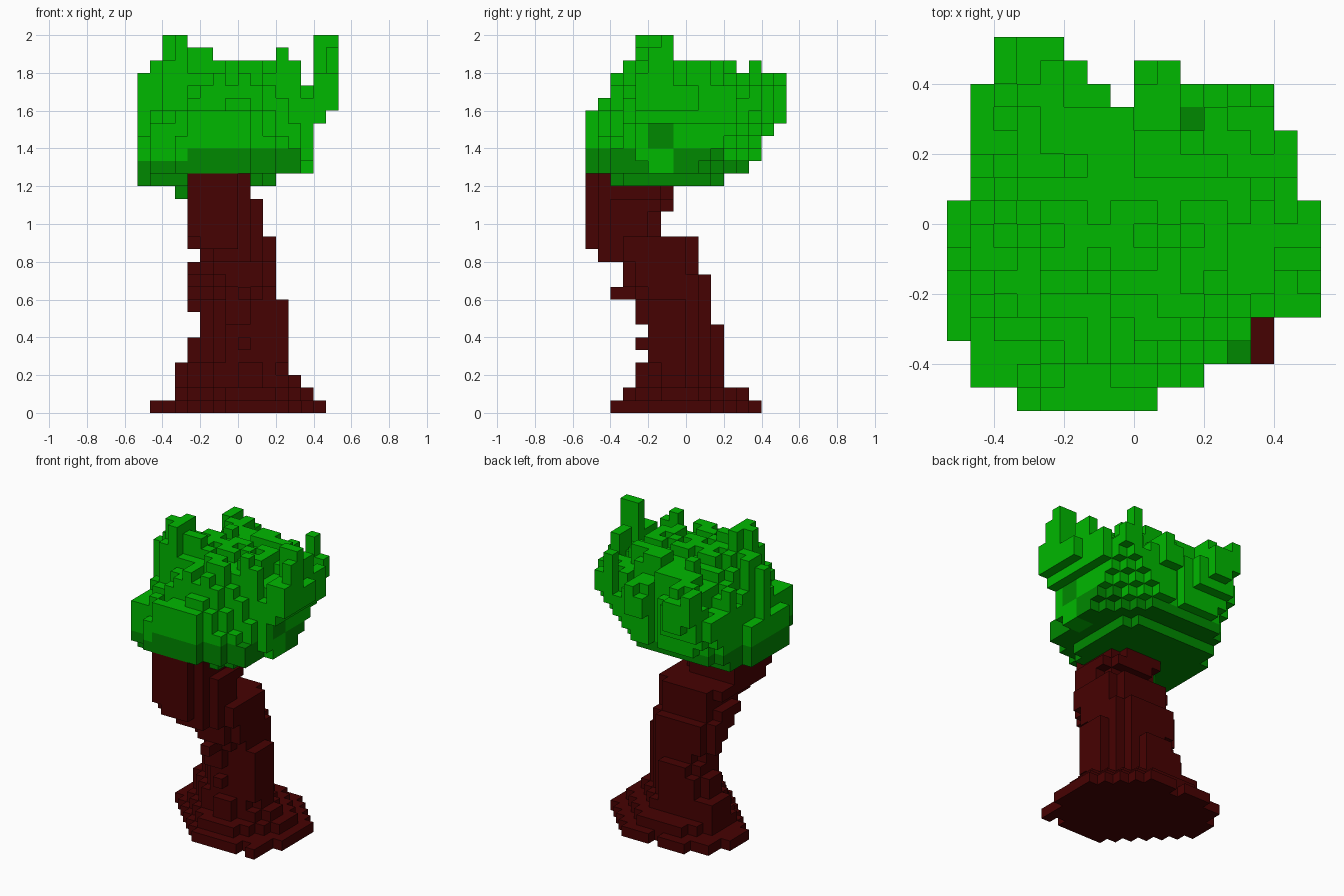
import bpy
import bmesh
import random
from mathutils import Vector

random.seed(4)
cube = bpy.data.objects.get("Cube")
if cube:
    bpy.data.objects.remove(cube)

U = 1 / 15  # edge length of one block


def material(name, color):
    m = bpy.data.materials.new(name)
    m.use_nodes = True
    m.diffuse_color = (*color, 1)
    m.node_tree.nodes["Principled BSDF"].inputs["Base Color"].default_value = (*color, 1)
    return m


BARK = material("dark red bark", (0.062, 0.0005, 0.0005))
LEAF = material("bright green leaf", (0, 0.48, 0))
SHADE = material("deep green leaf", (0, 0.25, 0))


def inside(x, y, x0, x1, y0, y1, power):
    """Measure a block centre against a rounded rectangle; below 1 is inside."""
    u = abs(2 * x + 1 - x0 - x1) / (x1 - x0)
    v = abs(2 * y + 1 - y0 - y1) / (y1 - y0)
    return u ** power + v ** power


def box(x0, x1, y0, y1, z0, z1):
    return {(x, y, z) for x in range(x0, x1) for y in range(y0, y1) for z in range(z0, z1)}


def build(name, cells, solid, materials, pick):
    """Make one mesh from the exposed faces of a set of blocks."""
    bm = bmesh.new()
    corners = {}

    def vert(p):
        if p not in corners:
            corners[p] = bm.verts.new(Vector(p) * U)
        return corners[p]

    for cell in sorted(cells):
        for axis in range(3):
            a, b = (axis + 1) % 3, (axis + 2) % 3
            for side in (0, 1):
                beside = list(cell)
                beside[axis] += 2 * side - 1
                if tuple(beside) in solid:
                    continue
                ring = []
                for i, j in ((0, 0), (1, 0), (1, 1), (0, 1)):
                    p = list(cell)
                    p[axis] += side
                    p[a] += i
                    p[b] += j
                    ring.append(vert(tuple(p)))
                face = bm.faces.new(ring if side else ring[::-1])
                face.material_index = pick(cell)
    mesh = bpy.data.meshes.new(name)
    bm.to_mesh(mesh)
    bm.free()
    for m in materials:
        mesh.materials.append(m)
    obj = bpy.data.objects.new(name, mesh)
    bpy.context.collection.objects.link(obj)


# Trunk: x and y limits of each layer, from the spread roots to the leaning top
left = [-7, -5, -5, -5, -4, -4, -3, -3] + [-4] * 4 + [-3] + [-4] * 6
right = [7, 6, 5] + [4] * 6 + [3] * 5 + [2] * 3 + [1, 1]
front = [-6, -5] + [-3] * 7 + [-4, -5, -5, -7] + [-8] * 6
back = [6, 5] + [3] * 5 + [2] * 4 + [1] * 3 + [-2, -2, -1, -1, -1]
# Limits across the diagonal, where the trunk is thinner
near = [-6, -5, -4, -4] + [-3] * 5 + [-4, -5, -6, -8] + [-11] * 6
far = [8, 6, 4] + [3] * 10 + [2] * 6
trunk = set()
bump = {}
for z in range(19):
    x0, x1, y0, y1 = left[z], right[z], front[z], back[z]
    for x in range(x0, x1):
        for y in range(y0, y1):
            jitter = bump.setdefault((x, y), random.uniform(-0.2, 0.2))
            if not near[z] <= x + y + 1 <= far[z]:
                continue
            if abs(x - y) > (9 if z == 0 else 7):
                continue
            if inside(x, y, x0, x1, y0, y1, 3) < 1.15 + jitter:
                trunk.add((x, y, z))
# Knots and root tips
trunk |= box(5, 6, -6, -4, 0, 1) | box(-6, -5, 4, 5, 0, 1) | box(-5, -3, 1, 3, 1, 4)
trunk |= box(0, 2, -4, -3, 2, 4) | box(0, 1, -4, -3, 5, 6) | box(-1, 1, -4, -3, 7, 9)
trunk |= box(0, 1, -6, -4, 9, 10) | box(-4, -3, 0, 2, 4, 6) | box(3, 4, -3, 0, 4, 9)
trunk -= box(-1, 0, 5, 6, 0, 1)

# Canopy outline: x limits of each row, front to back
rows = [(-5, 1), (-7, 3), (-7, 5), (-8, 5)] + [(-8, 8)] * 5 + [(-7, 7)] * 3 + [(-7, 6)] * 2
# Canopy layers: x right, y front, y back, starting at the underside
layers = [(3, -6, 3), (6, -8, 5), (6, -8, 6), (6, -8, 6), (6, -8, 6),
          (7, -8, 6)] + [(8, -7, 6)] * 4
canopy = set()
for i, (row0, row1) in enumerate(rows):
    y = i - 8
    for x in range(row0, row1):
        if y == 5 and x == -1:
            continue
        jitter = random.uniform(-0.15, 0.15)
        noise = random.choice((-1.2, -0.7, 0, 0, 0.7, 1.3))
        r = ((x + 0.2) ** 2 + (y + 0.5) ** 2) ** 0.5 / 8.5
        top = max(28.1 - 5.8 * r ** 2.6 + noise, 25.6 if x > 5 else 22)
        if y < -4:
            # The front left corner slopes down to a low shelf
            top = min(top, 21 + 1.3 * (10 - x + y) + abs(noise))
        top = min(27 if y in (1, 4) else 28, top)
        for k, (x1, y0, y1) in enumerate(layers):
            z = 18 + k
            lean = x + y + 1
            if z + 0.5 > top or not (x < x1 and y0 <= y < y1):
                continue
            if lean > 6 + 0.9 * k or lean < -14 + 0.3 * max(0, k - 2):
                continue
            if abs(x - y) > 10 + 0.4 * k:
                continue
            if inside(x, y, -8, x1, y0, y1, 3.4) < 1.22 + jitter:
                canopy.add((x, y, z))

# Hollows under and over the front left edge
canopy -= box(5, 6, -4, -3, 19, 20) | box(4, 5, -6, -5, 21, 28) | box(-8, -7, -5, -3, 22, 28)
# Raised tufts
canopy |= box(6, 8, -4, -1, 24, 27) | box(6, 8, -2, -1, 27, 30) | box(7, 8, -3, -2, 27, 29)
canopy |= box(-6, -4, -4, -1, 25, 28) | box(-5, -4, -4, -1, 28, 30) | box(-6, -5, -3, -2, 28, 30)
canopy |= box(-4, -2, -3, -2, 26, 29) | box(3, 4, -4, -3, 26, 29)
canopy |= box(-8, -7, -2, -1, 20, 27) | box(-7, -6, -2, 0, 23, 28) | box(6, 7, 0, 2, 24, 28)
canopy |= box(-4, 0, -8, -7, 19, 24) | box(-7, -6, -7, -5, 19, 23)
# Outlying clumps at the back
canopy |= box(-6, -3, 6, 8, 24, 26) | box(-6, -5, 6, 8, 26, 27) | box(-4, -3, 6, 7, 26, 27)
canopy |= box(-5, -3, 7, 8, 23, 24) | box(-6, -2, 5, 7, 22, 25) | box(-5, -3, 5, 6, 25, 27)
canopy |= box(0, 2, 6, 7, 23, 25) | box(1, 2, 6, 7, 25, 26) | box(-7, -6, 4, 6, 22, 24)
canopy |= box(4, 6, 5, 6, 24, 26) | box(4, 5, 5, 6, 26, 28) | box(-5, -4, -4, -3, 17, 18)
canopy -= trunk
solid = trunk | canopy

dark_columns = {(2, 4), (-8, -1), (-8, -3)}


def leaf_color(cell):
    """Shade the underside and a few single blocks."""
    x, y, z = cell
    if (x, y) in dark_columns and z > 21:
        return 1
    if x >= 4 and y in (-3, -2):
        return int(z in (18, 21, 22))
    if x == 5 and y == -4:
        return 0
    return int(z < 20 or (z == 20 and x >= -4 and y < 3))


build("trunk", trunk, solid, [BARK], lambda cell: 0)
build("canopy", canopy, solid, [LEAF, SHADE], leaf_color)
